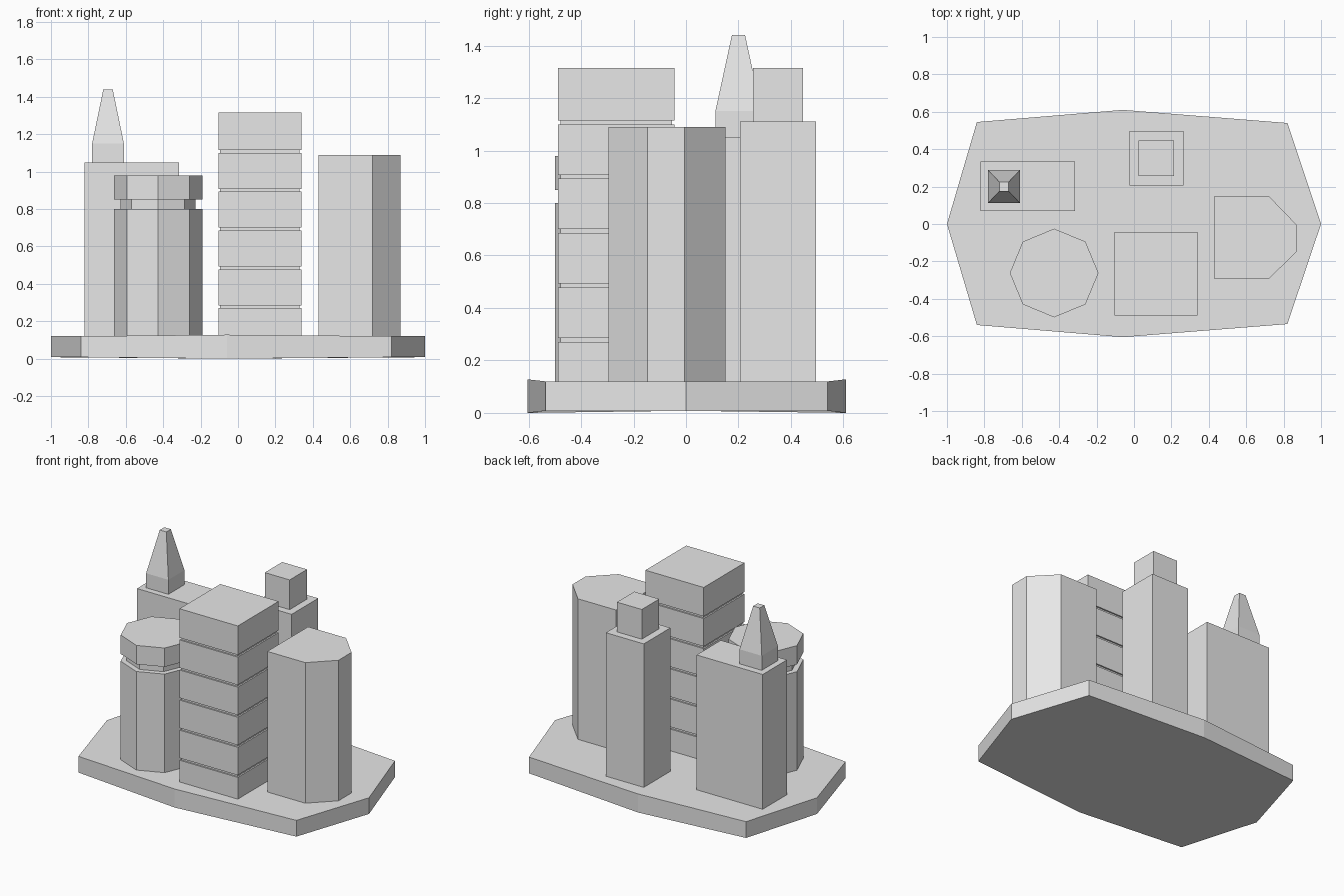
import bpy
import math

cube = bpy.data.objects.get("Cube")
if cube:
    bpy.data.objects.remove(cube, do_unlink=True)

grey = bpy.data.materials.new("plain_grey")
grey.use_nodes = True
grey.diffuse_color = (0.8, 0.8, 0.8, 1)
grey.node_tree.nodes["Principled BSDF"].inputs["Base Color"].default_value = grey.diffuse_color

FOOT = 0.11  # towers start just inside the base slab


def loft(name, rings):
    """Skin a stack of equal rings of 3D points and cap both ends."""
    n = len(rings[0])
    verts = [p for ring in rings for p in ring]
    faces = [tuple(reversed(range(n))), tuple(range(len(verts) - n, len(verts)))]
    for k in range(len(rings) - 1):
        for i in range(n):
            j = (i + 1) % n
            a, b = k * n, (k + 1) * n
            faces.append((a + i, a + j, b + j, b + i))
    mesh = bpy.data.meshes.new(name)
    mesh.from_pydata(verts, [], faces)
    mesh.materials.append(grey)
    obj = bpy.data.objects.new(name, mesh)
    bpy.context.scene.collection.objects.link(obj)
    return obj


def at(outline, z):
    return [(x, y, z) for x, y in outline]


def rect(x0, x1, y0, y1, inset=0):
    x0, x1, y0, y1 = x0 + inset, x1 - inset, y0 + inset, y1 - inset
    return [(x0, y0), (x1, y0), (x1, y1), (x0, y1)]


def octagon(x, y, r):
    return [(x + r * math.cos(i * math.pi / 4), y + r * math.sin(i * math.pi / 4))
            for i in range(8)]


# Base slab, slightly thicker at its front and back middle corners
slab = [(-1, 0), (-0.84, -0.54), (-0.06, -0.605), (0.82, -0.535),
        (1, 0), (0.82, 0.54), (-0.06, 0.61), (-0.84, 0.545)]
swell = [0.008 if abs(y) < 0.6 else 0 for x, y in slab]
loft("base_slab", [[(x, y, s) for (x, y), s in zip(slab, swell)],
                   [(x, y, 0.128 - s) for (x, y), s in zip(slab, swell)]])

# Block tower with a tapered spire
block = rect(-0.82, -0.315, 0.07, 0.335)
loft("spire_tower", [at(block, FOOT), at(block, 1.05)])
plinth = rect(-0.78, -0.61, 0.112, 0.288)
loft("spire", [at(plinth, 1.05), at(plinth, 1.15),
               at(rect(-0.72, -0.67, 0.175, 0.225), 1.44)])

# Octagonal tower: shaft, recessed neck and cap
wide, neck = octagon(-0.427, -0.262, 0.237), octagon(-0.427, -0.262, 0.2)
loft("octagon_tower", [at(wide, FOOT), at(wide, 0.8), at(neck, 0.8),
                       at(neck, 0.85), at(wide, 0.85), at(wide, 0.98)])

# Square tower with thin grooves between the storeys
side = (-0.105, 0.34, -0.488, -0.043)
outer, inner = rect(*side), rect(*side, inset=0.01)
rings = [at(outer, FOOT)]
for i in range(5):
    z = 0.27 + i * 0.2075
    rings += [at(outer, z), at(inner, z), at(inner, z + 0.015), at(outer, z + 0.015)]
loft("grooved_tower", rings + [at(outer, 1.315)])

# Tower with two bevelled corners
bevelled = [(0.43, -0.295), (0.72, -0.295), (0.87, -0.147),
            (0.87, -0.005), (0.72, 0.15), (0.43, 0.15)]
loft("bevelled_tower", [at(bevelled, FOOT), at(bevelled, 1.09)])

# Stepped rear tower
lower, upper = rect(-0.025, 0.265, 0.206, 0.496), rect(0.025, 0.215, 0.256, 0.446)
loft("stepped_tower", [at(lower, FOOT), at(lower, 1.11), at(upper, 1.11), at(upper, 1.315)])
